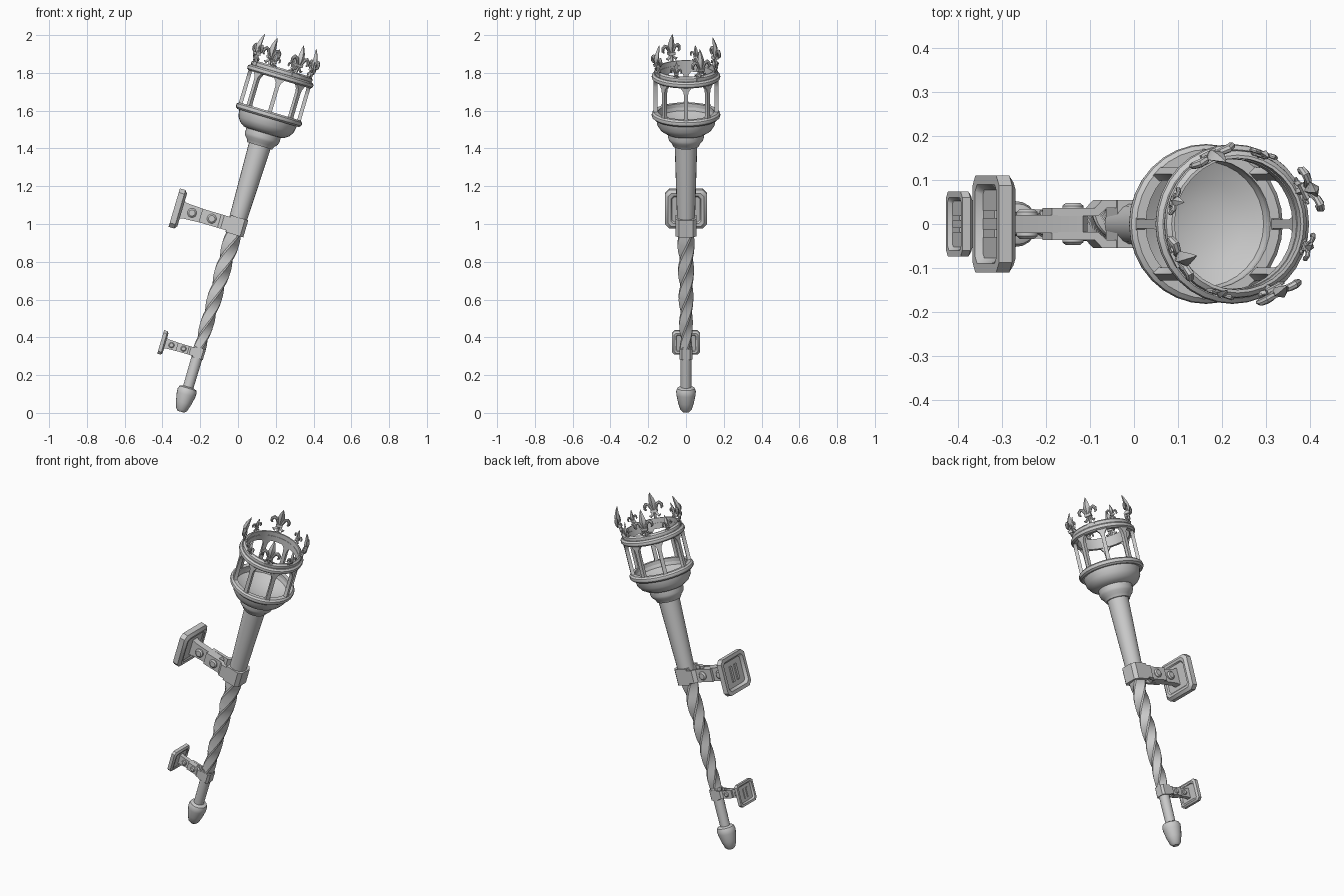
import bpy, bmesh, math
from math import sin, cos, pi, radians
from mathutils import Matrix, Vector

if "Cube" in bpy.data.objects:
    bpy.data.objects.remove(bpy.data.objects["Cube"])

# The torch is built upright along z from its tip, then leaned over
LEAN = Matrix.Translation((-0.302, 0, 0.006)) @ Matrix.Rotation(radians(16.5), 4, 'Y')


def finish(name, bm, mat=None, angle=35):
    bmesh.ops.recalc_face_normals(bm, faces=bm.faces)
    me = bpy.data.meshes.new(name)
    bm.transform(LEAN @ (mat or Matrix()))
    bm.to_mesh(me)
    bm.free()
    for p in me.polygons:
        p.use_smooth = True
    me.set_sharp_from_angle(angle=radians(angle))
    ob = bpy.data.objects.new(name, me)
    bpy.context.collection.objects.link(ob)
    return ob


def loft(bm, loops, closed=False):
    rows = [[bm.verts.new(p) for p in lp] for lp in loops]
    n = len(rows[0])
    pairs = list(zip(rows, rows[1:])) + ([(rows[-1], rows[0])] if closed else [])
    for a, b in pairs:
        for i in range(n):
            j = (i + 1) % n
            bm.faces.new((a[i], a[j], b[j], b[i]))
    if not closed:
        bm.faces.new(rows[0][::-1])
        bm.faces.new(rows[-1])


def circle(r, z, n):
    return [(r * cos(2 * pi * i / n), r * sin(2 * pi * i / n), z) for i in range(n)]


def lathe(name, prof, n=32, closed=False):
    bm = bmesh.new()
    loft(bm, [circle(r, z, n) for r, z in prof], closed)
    return finish(name, bm)


def box(bm, lo, hi):
    (x0, y0, z0), (x1, y1, z1) = lo, hi
    loft(bm, [[(x0, y0, z), (x1, y0, z), (x1, y1, z), (x0, y1, z)] for z in (z0, z1)])


# Shaft: pod finial, lower stem, twisted bar, upper neck
lathe("pod_finial", [(.018, 0), (.03, .012), (.042, .05), (.051, .095), (.052, .115),
                     (.046, .13), (.03, .137)], 20)
lathe("lower_stem", [(.028, .12), (.03, .36)], 16)
bm = bmesh.new()
loops = []
for k in range(61):
    f = k / 60
    r, tw = .033 + .013 * f, radians(410) * f
    loops.append([(r * cos(tw + q * pi / 2 + d), r * sin(tw + q * pi / 2 + d), .33 + .67 * f)
                  for q in range(4) for d in (-.12, .12)])
loft(bm, loops)
finish("twisted_bar", bm, angle=30)
lathe("upper_neck", [(.045, .98), (.05, 1.15), (.06, 1.48)], 20)

# Cup with step collar and hollow bowl
lathe("cup", [(.06, 1.468), (.068, 1.468), (.076, 1.485), (.09, 1.5), (.095, 1.515), (.095, 1.54),
              (.11, 1.543), (.135, 1.56), (.152, 1.585), (.16, 1.625), (.16, 1.645),
              (.15, 1.645), (.143, 1.62), (.1, 1.6), (.047, 1.585)])


# Cage rings and crown band
def ring(name, ro, ri, z0, z1):
    m, h = (z0 + z1) / 2, (z1 - z0) / 2
    lathe(name, [(ri, z0), (ro - .012, z0), (ro - .002, m - h * .5), (ro, m), (ro - .002, m + h * .5),
                 (ro - .012, z1), (ri, z1)], 32, True)


ring("lower_ring", .182, .148, 1.622, 1.658)
ring("upper_ring", .182, .148, 1.835, 1.868)
ring("crown_band", .169, .15, 1.86, 1.895)

# Cage posts with splayed heads
for k in range(8):
    bm = bmesh.new()
    loft(bm, [[(x, s * w, z) for x, s in ((.151, -1), (.171, -1), (.171, 1), (.151, 1))]
              for w, z in ((.016, 1.65), (.0105, 1.665), (.0105, 1.795), (.014, 1.815), (.032, 1.84))])
    finish("cage_post", bm, Matrix.Rotation(k * pi / 4, 4, 'Z'))


# Fleur ornaments: ridged spear, curled side petals, crossband, foot
def tube(bm, path, radii, n=8):
    loops = []
    for i, (x, z) in enumerate(path):
        a, b = path[max(i - 1, 0)], path[min(i + 1, len(path) - 1)]
        t = Vector((b[0] - a[0], b[1] - a[1])).normalized()
        r = radii[i]
        loops.append([(x - t.y * r * cos(2 * pi * j / n), r * .9 * sin(2 * pi * j / n),
                       z + t.x * r * cos(2 * pi * j / n)) for j in range(n)])
    loft(bm, loops)


def fleur(name, ang, s):
    bm = bmesh.new()
    loft(bm, [[(w, 0, z), (0, d, z), (-w, 0, z), (0, -d, z)] for w, d, z in
              ((.008, .008, 0), (.009, .009, .05), (.016, .013, .08), (.02, .015, .1),
               (.015, .011, .125), (.007, .006, .15), (.001, .001, .165))])
    for m in (1, -1):
        tube(bm, [(m * x, z) for x, z in ((.008, .04), (.013, .065), (.024, .09), (.038, .096),
                                          (.049, .084), (.05, .068), (.042, .06))],
             [.006, .008, .01, .011, .01, .008, .004])
        tube(bm, [(m * x, z) for x, z in ((.006, .05), (.012, .034), (.024, .022), (.034, .028))],
             [.006, .007, .007, .003])
    box(bm, (-.019, -.013, .045), (.019, .013, .06))
    box(bm, (-.022, -.009, -.012), (.022, .009, .008))
    for v in bm.verts:      # bow the ornament outwards
        v.co.y += .016 * sin(max(v.co.z, 0) / .165 * pi)
    place = (Matrix.Rotation(ang - pi / 2, 4, 'Z') @ Matrix.Translation((0, .159, 1.882))
             @ Matrix.Scale(s, 4))
    finish(name, bm, place, 40)


for k in range(4):
    fleur("large_fleur", radians(27 + 90 * k), .98)
    fleur("small_fleur", radians(72 + 90 * k), .58)


# Wall brackets: clamp collar, fork straps, lug, bolts, wall plate
def octagon(u, hy, hz, c):
    return [(u, y, z) for y, z in ((-hy + c, -hz), (hy - c, -hz), (hy, -hz + c), (hy, hz - c),
                                   (hy - c, hz), (-hy + c, hz), (-hy, hz - c), (-hy, -hz + c))]


def bracket(prefix, t, s, wide):
    place = Matrix.Translation((0, 0, t)) @ Matrix.Scale(s, 4)
    bm = bmesh.new()
    outline = ((-.042, -.055), (.036, -.055), (.054, -.036), (.054, .036), (.036, .055), (-.042, .055))
    loft(bm, [[(x, y, z) for x, y in outline] for z in (-.047, .047)])
    finish(prefix + "_clamp_collar", bm, place)

    bm = bmesh.new()
    for m in (1, -1):
        strap = ((-.03, .055), (-.075, .055), (-.092, .037), (-.195, .037),
                 (-.195, .018), (-.085, .018), (-.065, .036), (-.03, .036))
        loft(bm, [[(x, m * y, z) for x, y in strap] for z in (-.037, .037)])
    finish(prefix + "_fork_straps", bm, place)

    bm = bmesh.new()
    lug = ((-.305, -.05), (-.28, -.042), (-.12, -.034), (-.105, -.02), (-.105, .02),
           (-.12, .034), (-.28, .042), (-.305, .05))
    loft(bm, [[(x, y, z) for x, z in lug] for y in (-.02, .02)])
    finish(prefix + "_lug", bm, place)

    for u, h in ((-.243, .034), (-.134, .048)):
        bm = bmesh.new()
        loft(bm, [[(u + x, y, z) for x, z, _ in circle(r, 0, 12)]
                  for r, y in ((.017, -h), (.025, -h + .007), (.025, h - .007), (.017, h))])
        finish(prefix + "_bolt", bm, place)

    bm = bmesh.new()
    loft(bm, [octagon(u, hy * wide, hz, c) for u, hy, hz, c in
              ((-.306, .074, .07, .012), (-.299, .08, .076, .014), (-.297, .094, .09, .016),
               (-.31, .11, .106, .022), (-.341, .11, .106, .022), (-.341, .09, .086, .016),
               (-.326, .078, .074, .012))])
    for y in (-.022, .022):
        box(bm, (-.334, y - .009, -.045), (-.322, y + .009, .045))
    finish(prefix + "_wall_plate", bm, place)


bracket("upper", 1.026, 1.0, 1.0)
bracket("lower", .324, .61, 1.1)
